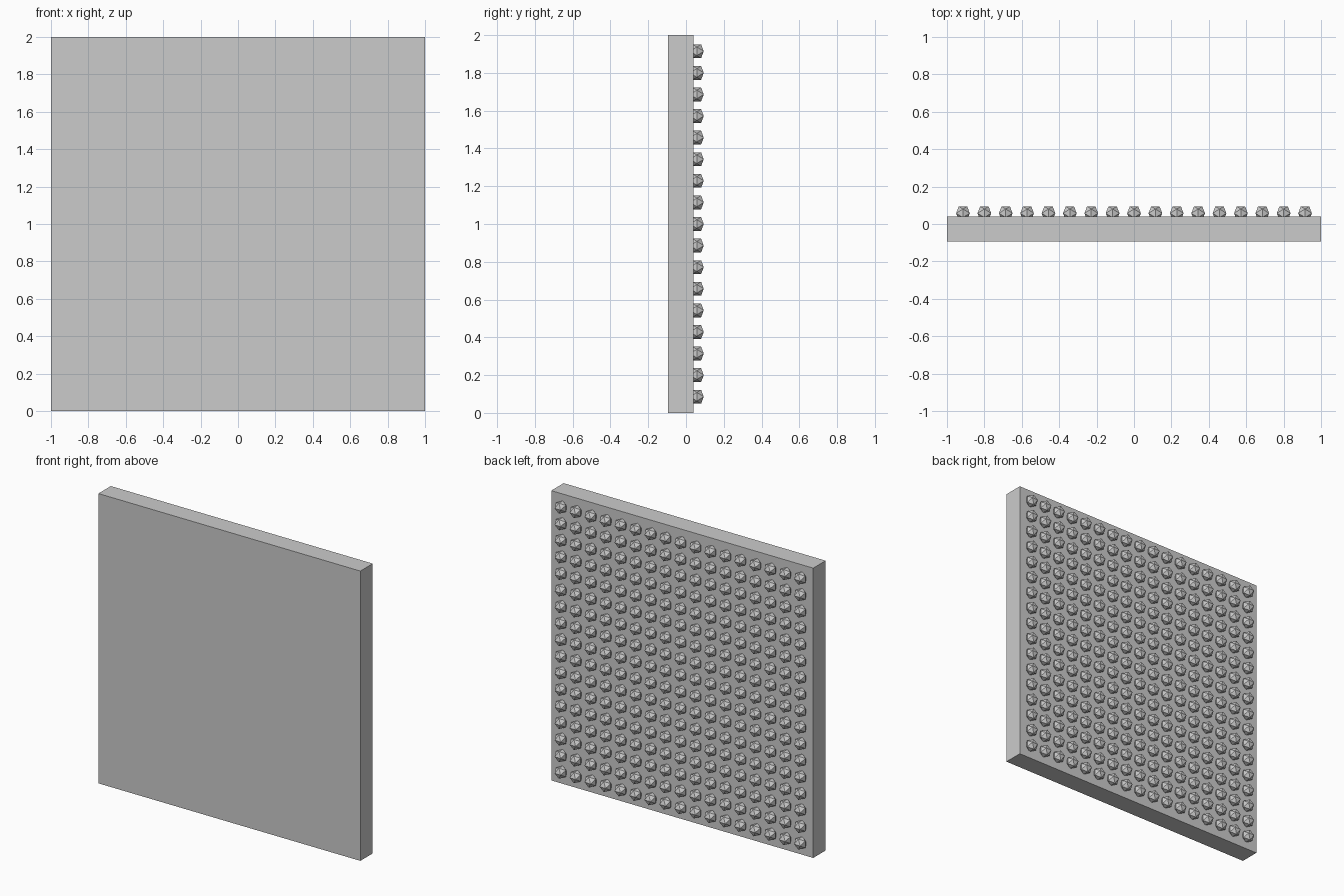
import bpy, bmesh
from mathutils import Matrix, Vector

if "Cube" in bpy.data.objects:
    bpy.data.objects.remove(bpy.data.objects["Cube"])

def make_object(name, bm):
    mesh = bpy.data.meshes.new(name)
    bm.to_mesh(mesh)
    bm.free()
    obj = bpy.data.objects.new(name, mesh)
    bpy.context.collection.objects.link(obj)
    return obj

# flat square panel
BACK = 0.041
FRONT = -0.094
bm = bmesh.new()
bmesh.ops.create_cube(bm, size=1, matrix=Matrix.Translation((0, (FRONT + BACK) / 2, 1))
                      @ Matrix.Diagonal((2, BACK - FRONT, 2, 1)))
make_object("panel", bm)

# grid of faceted studs on the rear face: icosahedra standing edge-on
N, PITCH, R = 17, 0.1143, 0.0365
PHI = (1 + 5 ** 0.5) / 2
SCALE = R / PHI
corners = []
for a in (-1, 1):
    for b in (-PHI, PHI):
        corners += [Vector((0, a, b)), Vector((a, b, 0)), Vector((b, 0, a))]

bm = bmesh.new()
verts = [bm.verts.new(c * SCALE) for c in corners]
bmesh.ops.convex_hull(bm, input=verts)
stud = bpy.data.meshes.new("stud")
bm.to_mesh(stud)
bm.free()

bm = bmesh.new()
for i in range(N):
    for j in range(N):
        start = len(bm.verts)
        bm.from_mesh(stud)
        bm.verts.ensure_lookup_table()
        offset = Vector(((i - N // 2) * PITCH, 0.094 - R, 1 + (j - N // 2) * PITCH))
        bmesh.ops.translate(bm, verts=bm.verts[start:], vec=offset)
make_object("studs", bm)
bpy.data.meshes.remove(stud)
